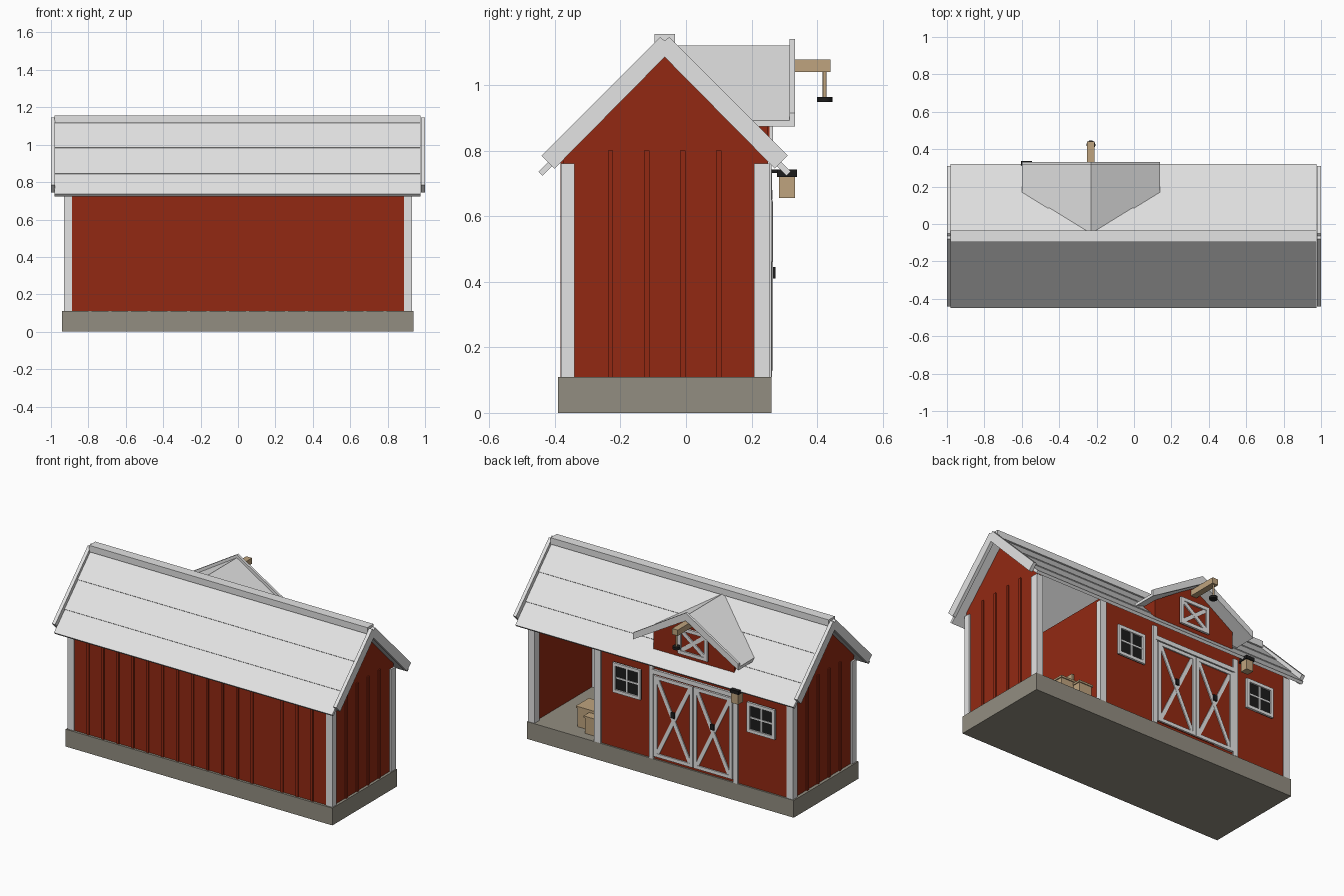
import bpy
import math
from mathutils import Vector

if "Cube" in bpy.data.objects:
    bpy.data.objects.remove(bpy.data.objects["Cube"], do_unlink=True)


def material(name, r, g, b):
    m = bpy.data.materials.new(name)
    m.use_nodes = True
    m.diffuse_color = (r, g, b, 1)
    m.node_tree.nodes["Principled BSDF"].inputs["Base Color"].default_value = (r, g, b, 1)
    return m


RED = material("barn red", .29, .022, .006)
WHITE = material("white trim", .77, .77, .77)
STONE = material("stone grey", .29, .27, .22)
WOOD = material("tan wood", .52, .37, .21)
BLACK = material("black", .012, .012, .012)


def add_mesh(name, verts, faces, mat):
    me = bpy.data.meshes.new(name)
    me.from_pydata(verts, [], faces)
    me.materials.append(mat)
    ob = bpy.data.objects.new(name, me)
    bpy.context.collection.objects.link(ob)
    return ob


def prism(name, pts, axis, a, b, mat):
    """Extrude a 2D outline along x (yz points) or y (xz points)."""
    if sum(p[0] * q[1] - q[0] * p[1] for p, q in zip(pts, pts[1:] + pts[:1])) < 0:
        pts = pts[::-1]
    if axis == "x":
        place = lambda p, t: (t, p[0], p[1])
    else:
        place = lambda p, t: (p[0], t, p[1])
        a, b = b, a
    n = len(pts)
    verts = [place(p, a) for p in pts] + [place(p, b) for p in pts]
    faces = [list(range(n))[::-1], list(range(n, 2 * n))]
    faces += [[i, (i + 1) % n, n + (i + 1) % n, n + i] for i in range(n)]
    return add_mesh(name, verts, faces, mat)


def box(name, x, y, z, mat):
    return prism(name, [(y[0], z[0]), (y[1], z[0]), (y[1], z[1]), (y[0], z[1])],
                 "x", x[0], x[1], mat)


def bar(name, p, q, width, y, mat):
    """Flat board from p to q in the xz plane."""
    p, q = Vector(p), Vector(q)
    d = (q - p).normalized()
    n = Vector((-d.y, d.x)) * width / 2
    return prism(name, [tuple(v) for v in (p - n, q - n, q + n, p + n)], "y", y[0], y[1], mat)


def frame(name, x, z, w, y, mat):
    """Rectangular frame from four boards."""
    for i in (0, 1):
        s = 1 - 2 * i
        box(name + "_side", sorted((x[i], x[i] + s * w)), y, z, mat)
        box(name + "_rail", (x[0] + w, x[1] - w), y, sorted((z[i], z[i] + s * w)), mat)


def cross(name, x, z, w, y, mat):
    bar(name, (x[0], z[0]), (x[1], z[1]), w, y, mat)
    bar(name, (x[0], z[1]), (x[1], z[0]), w, (y[0], y[1] - .001), mat)


BASE, BACK, FRONT, RIDGE, APEX = .11, .25, -.375, -.065, 1.095

# Foundation and floor
box("foundation", (-.94, .937), (-.39, .26), (0, BASE), STONE)

# Walls: plain front, two gable ends, back with an open bay and its partition
box("front_wall", (-.91, .91), (FRONT, FRONT + .02), (BASE, .785), RED)
box("back_wall", (-.91, .45), (BACK - .02, BACK), (BASE, .785), RED)
box("bay_partition", (.43, .45), (FRONT, BACK), (BASE, .785), RED)
gable = [(FRONT, BASE), (BACK, BASE), (BACK, .785), (RIDGE, APEX), (FRONT, .785)]
for s in (-1, 1):
    prism("gable_wall", gable, "x", *sorted((s * .9, s * .92)), RED)
    for y in (-.23, -.12, -.01, .1):
        box("gable_batten", sorted((s * .92, s * .928)), (y - .008, y + .008), (BASE, .8), RED)
    for y0, y1 in ((-.381, -.34), (.207, .256)):
        box("corner_post", sorted((s * .887, s * .931)), (y0, y1), (BASE, .76), WHITE)
for i in range(16):
    x = -.79 + .105 * i
    if i != 12:
        box("front_batten", (x - .008, x + .008), (FRONT - .007, FRONT), (BASE, .77), RED)


# Main roof: overlapping panels, barge boards and ridge cap
def roof_point(s, d, h):
    k = h * .707
    return (RIDGE + s * (d + k), APEX - d + k)


for s in (-1, 1):
    for d0, d1, h in ((0, .13, .028), (.12, .265, .023), (.25, .372, .018)):
        pts = [roof_point(s, d0, 0), roof_point(s, d1, 0), roof_point(s, d1, h)]
        top = (RIDGE, APEX + h * 1.414) if d0 == 0 else roof_point(s, d0, h)
        prism("roof_panel", pts + [top], "x", -.98, .977, WHITE)
    barge = [(RIDGE, 1.085), roof_point(s, .343, -.01), roof_point(s, .343, .046),
             (RIDGE + s * .014, 1.146), (RIDGE, 1.135)]
    for e in (-1, 1):
        prism("barge_board", barge, "x", *sorted((e * .978, e * 1.0)), WHITE)
box("ridge_cap", (-.98, .977), (RIDGE - .031, RIDGE + .031), (1.115, 1.156), WHITE)

# Dormer: gable wall, roof and barge boards
DX = -.23
prism("dormer_wall", [(DX - .285, .77), (DX + .285, .77), (DX + .285, .915),
                      (DX, 1.1), (DX - .285, .915)], "y", .05, BACK, RED)
for s in (-1, 1):
    eave = DX + s * .37
    prism("dormer_roof", [(DX, 1.095), (eave, .873), (eave, .892), (DX, 1.12)],
          "y", RIDGE, .32, WHITE)
    prism("dormer_barge", [(DX, 1.09), (eave, .873), (eave, .915), (DX, 1.14)],
          "y", .316, .332, WHITE)

# Dormer hatch
hx, hz = (DX - .105, DX + .105), (.83, 1.0)
box("hatch_panel", hx, (BACK, .255), hz, RED)
frame("hatch_frame", hx, hz, .022, (BACK, .265), WHITE)
cross("hatch_brace", (hx[0] + .02, hx[1] - .02), (.85, .98), .024, (BACK, .262), WHITE)

# Hoist beam with rope and pulley
box("hoist_beam", (DX - .02, DX + .02), (.24, .44), (1.04, 1.077), WOOD)
for name, r, z0, z1, mat in (("hoist_rope", .006, .96, 1.045, WOOD),
                             ("hoist_pulley", .024, .948, .964, BLACK)):
    bpy.ops.mesh.primitive_cylinder_add(vertices=16, radius=r, depth=z1 - z0,
                                        location=(DX, .423, (z0 + z1) / 2))
    ob = bpy.context.object
    ob.name = name
    ob.data.materials.append(mat)
    bpy.ops.object.shade_smooth_by_angle()

# Double doors with cross braces, handles, jambs and track
for x in ((-.235 - .275, -.237), (-.233, .042)):
    z = (.13, .645)
    box("door_panel", x, (BACK, .257), z, RED)
    frame("door_frame", x, z, .022, (BACK, .265), WHITE)
    cross("door_brace", (x[0] + .022, x[1] - .022), (.15, .625), .024, (BACK, .263), WHITE)
    mid = (x[0] + x[1]) / 2
    box("door_handle", (mid - .012, mid + .012), (.262, .273), (.41, .445), BLACK)
for x in (-.53, .062):
    box("door_jamb", (x - .015, x + .015), (BACK, .262), (BASE, .74), WHITE)
box("door_track", (-.53, .062), (BACK, .264), (.652, .68), WHITE)
box("bay_post", (.42, .465), (.225, .26), (BASE, .76), WHITE)

# Windows
for cx in (.235, -.71):
    x, z = (cx - .098, cx + .098), (.46, .65)
    box("window_glass", x, (BACK, .254), z, BLACK)
    frame("window_frame", x, z, .02, (BACK, .264), WHITE)
    box("window_mullion", (cx - .005, cx + .005), (BACK, .259), z, WHITE)
    box("window_muntin", x, (BACK, .258), (.55, .56), WHITE)

# Lantern by the doors
box("lantern_arm", (-.585, -.565), (BACK, .31), (.732, .742), BLACK)
box("lantern_cap", (-.605, -.545), (.278, .338), (.72, .742), BLACK)
box("lantern_body", (-.6, -.55), (.284, .332), (.655, .72), WOOD)

# Crates in the open bay
for x, y, z in (((.53, .66), (.03, .15), (BASE, .23)), ((.48, .57), (.12, .2), (BASE, .21)),
                ((.47, .6), (-.12, .01), (BASE, .26))):
    box("crate", x, y, z, WOOD)
    box("crate_lid", (x[0] - .006, x[1] + .006), (y[0] - .006, y[1] + .006),
        (z[1], z[1] + .012), WOOD)
prism("leaning_board", [(.46, .27), (.475, .27), (.475, .38), (.46, .38)], "y", -.11, .02, WOOD)
